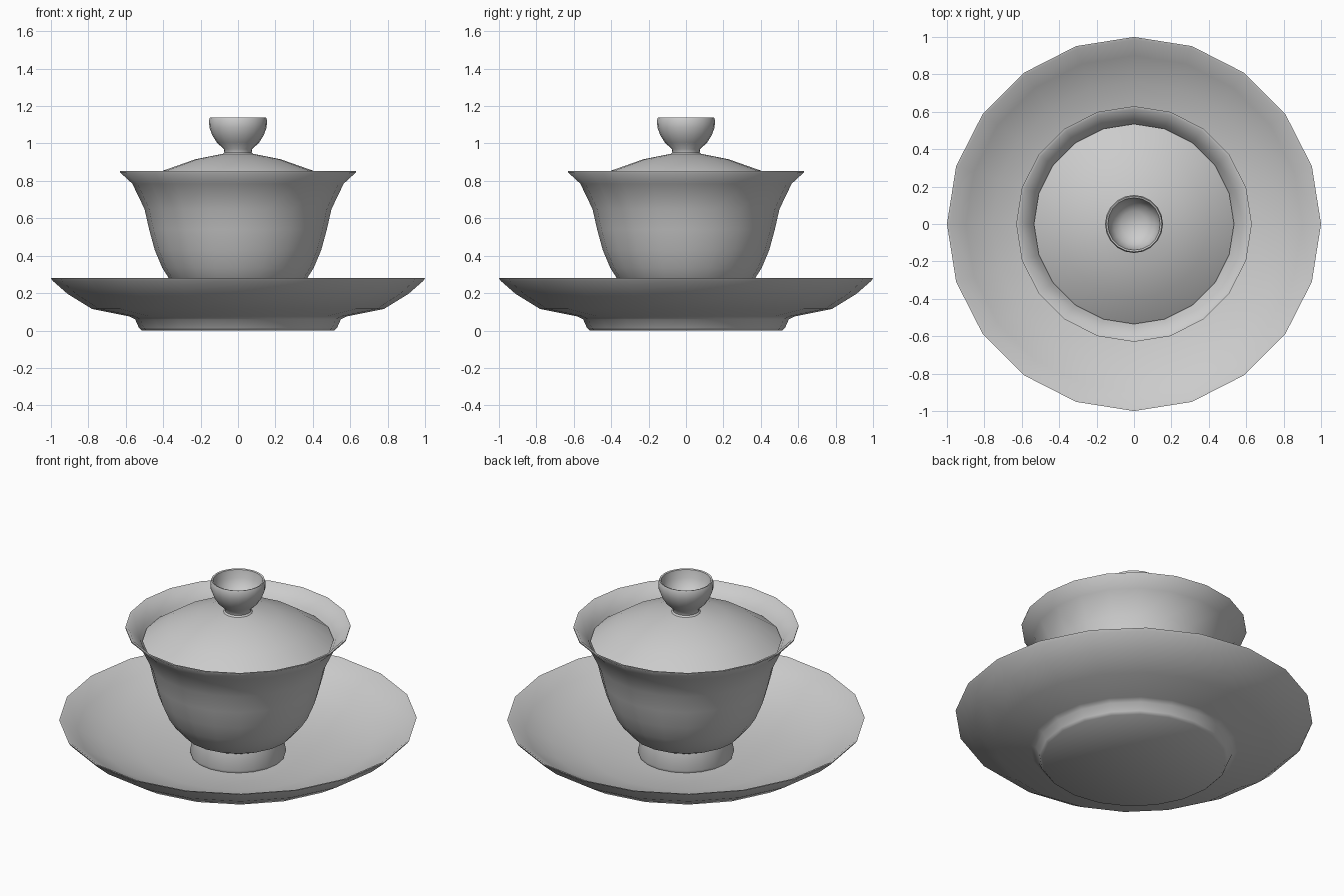
import bpy
import math

if "Cube" in bpy.data.objects:
    bpy.data.objects.remove(bpy.data.objects["Cube"], do_unlink=True)

SIDES = 20

# Plain glaze shared by every part
glaze = bpy.data.materials.new("grey_porcelain")
glaze.use_nodes = True
colour = (0.6, 0.6, 0.6, 1)
glaze.diffuse_color = colour
glaze.node_tree.nodes["Principled BSDF"].inputs["Base Color"].default_value = colour


def lathe(name, profile):
    """Turn a (radius, height) profile, listed from outside bottom centre to inside centre."""
    verts, faces, rings = [], [], []
    for radius, height in profile:
        start = len(verts)
        if radius == 0:
            verts.append((0, 0, height))
            rings.append([start] * SIDES)
            continue
        for i in range(SIDES):
            a = math.tau * i / SIDES
            verts.append((radius * math.cos(a), radius * math.sin(a), height))
        rings.append(list(range(start, start + SIDES)))
    for low, high in zip(rings, rings[1:]):
        for i in range(SIDES):
            j = (i + 1) % SIDES
            quad = (low[i], low[j], high[j], high[i])
            faces.append(tuple(dict.fromkeys(quad)))
    mesh = bpy.data.meshes.new(name)
    mesh.from_pydata(verts, [], faces)
    mesh.materials.append(glaze)
    obj = bpy.data.objects.new(name, mesh)
    bpy.context.collection.objects.link(obj)
    bpy.ops.object.select_all(action="DESELECT")
    obj.select_set(True)
    bpy.context.view_layer.objects.active = obj
    bpy.ops.object.shade_smooth_by_angle(angle=math.radians(50))
    return obj


# Wide saucer with a low foot and a shallow well
lathe("saucer", [
    (0, 0), (0.515, 0), (0.53, 0.015), (0.55, 0.06), (0.58, 0.075),
    (0.78, 0.115), (0.91, 0.195), (0.99, 0.265), (1, 0.28), (0.985, 0.277),
    (0.9, 0.22), (0.76, 0.15), (0.55, 0.095), (0.3, 0.07), (0, 0.065),
])

# Flared bowl standing on a ring foot
lathe("bowl", [
    (0, 0.13), (0.22, 0.13), (0.24, 0.07), (0.265, 0.07), (0.27, 0.085),
    (0.25, 0.18), (0.31, 0.21), (0.37, 0.28), (0.405, 0.335), (0.445, 0.43),
    (0.475, 0.54), (0.5, 0.65), (0.565, 0.785), (0.63, 0.845), (0.63, 0.852),
    (0.615, 0.85), (0.55, 0.78), (0.48, 0.65), (0.425, 0.43), (0.35, 0.3),
    (0.2, 0.22), (0, 0.2),
])

# Domed lid resting just inside the bowl's rim
lathe("lid", [
    (0, 0.92), (0.22, 0.89), (0.4, 0.83), (0.52, 0.762), (0.535, 0.765),
    (0.4, 0.855), (0.23, 0.915), (0.09, 0.943), (0, 0.95),
])

# Cup-shaped knob on a narrow neck
lathe("lid_knob", [
    (0, 0.935), (0.085, 0.94), (0.073, 0.952), (0.076, 0.97), (0.113, 1.005),
    (0.138, 1.045), (0.153, 1.085), (0.155, 1.125), (0.149, 1.14), (0.14, 1.137),
    (0.132, 1.09), (0.11, 1.045), (0.07, 1.015), (0, 1.0),
])
